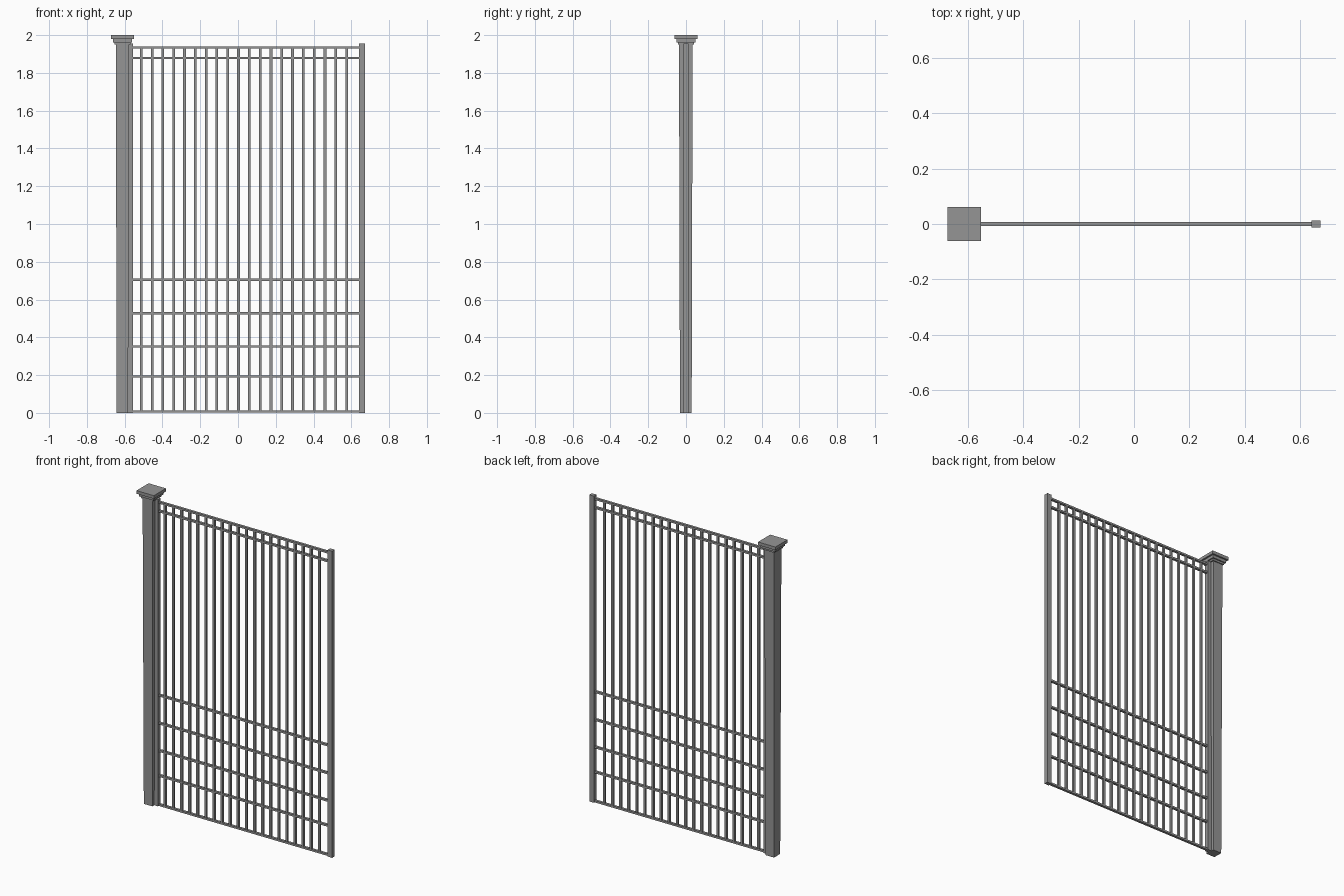
import bpy
import bmesh

cube = bpy.data.objects.get("Cube")
if cube:
    bpy.data.objects.remove(cube, do_unlink=True)

GREY = (0.3, 0.3, 0.3, 1)
metal = bpy.data.materials.new("grey_metal")
metal.use_nodes = True
metal.diffuse_color = GREY
metal.node_tree.nodes["Principled BSDF"].inputs["Base Color"].default_value = GREY


def add_box(bm, x0, x1, y0, y1, z0, z1, taper=1.0):
    """Box between limits; taper scales the bottom outline about its centre."""
    verts = bmesh.ops.create_cube(bm, size=1)["verts"]
    for v in verts:
        k = taper if v.co.z < 0 else 1.0
        v.co.x = (x0 + x1) / 2 + v.co.x * (x1 - x0) * k
        v.co.y = (y0 + y1) / 2 + v.co.y * (y1 - y0) * k
        v.co.z = (z0 + z1) / 2 + v.co.z * (z1 - z0)


def make(name, boxes):
    bm = bmesh.new()
    for b in boxes:
        add_box(bm, *b)
    mesh = bpy.data.meshes.new(name)
    bm.to_mesh(mesh)
    bm.free()
    mesh.materials.append(metal)
    obj = bpy.data.objects.new(name, mesh)
    bpy.context.collection.objects.link(obj)
    return obj


# Large support post with a slightly narrower foot
PX = -0.612
make("support_post", [(PX - 0.035, PX + 0.035, -0.037, 0.035, 0, 1.955, 0.86)])

# Stepped cap on the support post
cap = [(0.042, 1.95, 1.962), (0.05, 1.962, 1.98), (0.061, 1.98, 2.0)]
make("post_cap", [(PX - r, PX + r, -r, r, z0, z1) for r, z0, z1 in cap])

# Gate stiles on both sides
make("hinge_stile", [(-0.582, -0.555, -0.013, 0.013, 0, 1.955)])
make("latch_stile", [(0.641, 0.673, -0.013, 0.013, 0, 1.955)])

# Horizontal rails
rails = [0.007, 0.193, 0.352, 0.527, 0.705, 1.879, 1.935]
make("rails", [(-0.56, 0.645, -0.008, 0.008, z - 0.006, z + 0.006) for z in rails])

# Evenly spaced vertical bars
bars = [-0.512 + i * 0.0572 for i in range(20)]
make("vertical_bars", [(x - 0.007, x + 0.007, -0.007, 0.007, 0.002, 1.935) for x in bars])
